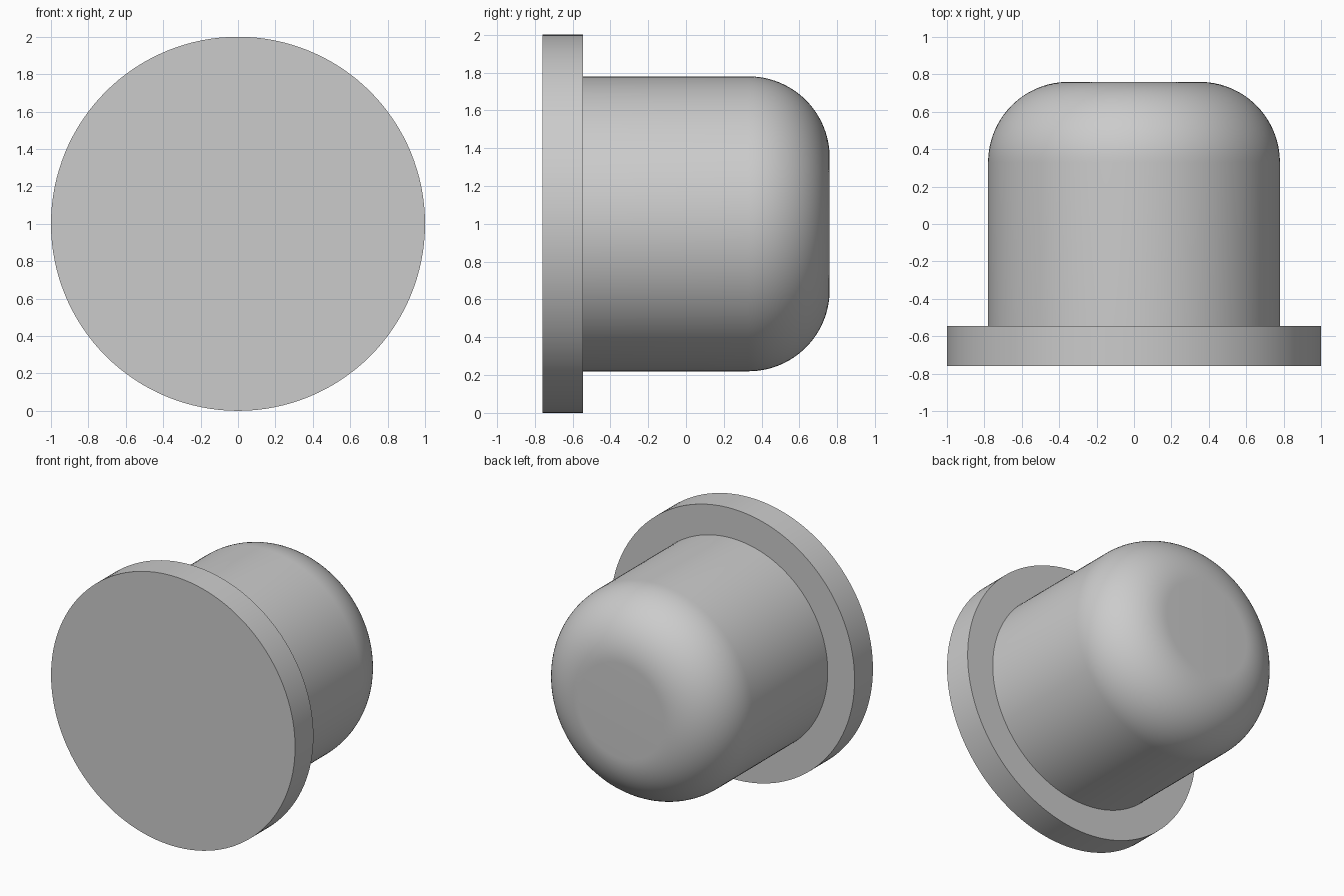
import bpy, bmesh
from math import sin, cos, pi, radians
from mathutils import Matrix

cube = bpy.data.objects.get("Cube")
if cube:
    bpy.data.objects.remove(cube, do_unlink=True)

SEGMENTS = 128
FRONT, STEP, BACK = -0.76, -0.545, 0.76
BODY_RADIUS, FILLET = 0.78, 0.43

grey = bpy.data.materials.new("plain_grey")
grey.use_nodes = True
colour = (0.6, 0.6, 0.6, 1)
grey.diffuse_color = colour
grey.node_tree.nodes["Principled BSDF"].inputs["Base Color"].default_value = colour


def lathe(name, profile):
    """Revolve (radius, y) points about the y axis and cap both ends."""
    bm = bmesh.new()
    rings = []
    for radius, y in profile:
        ring = [bm.verts.new((radius * cos(a), y, radius * sin(a) + 1))
                for a in (2 * pi * i / SEGMENTS for i in range(SEGMENTS))]
        rings.append(ring)
    for low, high in zip(rings, rings[1:]):
        for i in range(SEGMENTS):
            j = (i + 1) % SEGMENTS
            bm.faces.new((low[i], low[j], high[j], high[i]))
    bm.faces.new(rings[0])
    bm.faces.new(rings[-1])
    bmesh.ops.recalc_face_normals(bm, faces=bm.faces)
    mesh = bpy.data.meshes.new(name)
    bm.to_mesh(mesh)
    bm.free()
    mesh.materials.append(grey)
    obj = bpy.data.objects.new(name, mesh)
    bpy.context.collection.objects.link(obj)
    bpy.ops.object.select_all(action='DESELECT')
    obj.select_set(True)
    bpy.context.view_layer.objects.active = obj
    bpy.ops.object.shade_smooth_by_angle(angle=radians(30))
    return obj


# Wide front disc
lathe("flange", [(1, FRONT), (1, STEP)])

# Round body with a filleted back edge, sunk slightly into the flange
steps = 24
fillet = [(BODY_RADIUS - FILLET + FILLET * cos(a), BACK - FILLET + FILLET * sin(a))
          for a in (pi / 2 * i / steps for i in range(steps + 1))]
lathe("body", [(BODY_RADIUS, STEP - 0.05)] + fillet)
